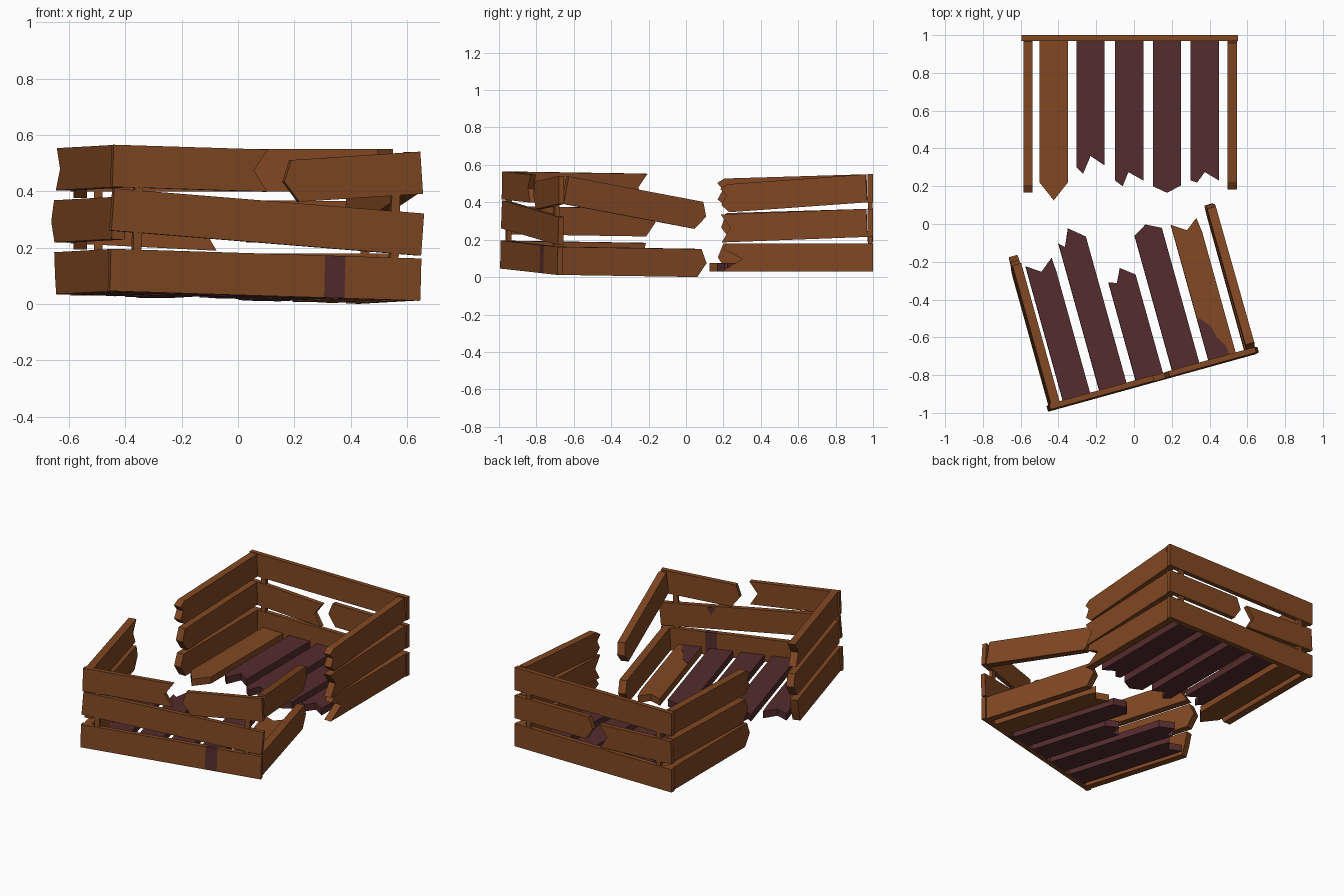
import bpy, bmesh, math
from mathutils import Vector, Matrix

if "Cube" in bpy.data.objects:
    bpy.data.objects.remove(bpy.data.objects["Cube"])


def material(name, col):
    m = bpy.data.materials.new(name)
    m.diffuse_color = (*col, 1)
    m.use_nodes = True
    m.node_tree.nodes["Principled BSDF"].inputs["Base Color"].default_value = m.diffuse_color
    return m


WOOD = material("brown wood", (0.22, 0.064, 0.016))
DARK = material("dark red stain", (0.09, 0.025, 0.026))

# Local frame of each crate half: x along the end wall, y into the crate, z up
e1 = Vector((0.9636, 0.267, -0.030)).normalized()
e2 = Vector((-0.267, 0.9636, -0.015))
e2 = (e2 - e1 * e2.dot(e1)).normalized()
e3 = e1.cross(e2)
FRONT = Matrix((e1, e2, e3)).transposed().to_4x4()
FRONT.translation = (-0.455, -0.994, 0.046)
BACK = Matrix.Translation((0.55, 1.0, 0.03)) @ Matrix.Rotation(math.pi, 4, 'Z')

# Broken end shapes: (offset from full length, fraction of height)
ENDS = {
    'whole': [(0, 0), (0, 1)],
    'point': [(-0.05, 0), (0, 0.5), (-0.03, 1)],
    'notch': [(0, 0), (-0.05, 0.5), (0, 1)],
    'deep': [(-0.01, 0), (-0.12, 0.45), (-0.02, 0.8), (-0.04, 1)],
    'chip': [(-0.04, 0), (0, 0.27), (-0.03, 0.6), (0, 0.85), (-0.04, 1)],
    'slant': [(-0.04, 0), (-0.02, 0.4), (0, 1)],
}


def prism(name, half, base, push, mat):
    """Closed solid from a flat outline pushed along a vector."""
    bm = bmesh.new()
    lo = [bm.verts.new(half @ p) for p in base]
    hi = [bm.verts.new(half @ (p + push)) for p in base]
    n = len(base)
    bm.faces.new(lo)
    bm.faces.new(hi)
    for i in range(n):
        bm.faces.new((lo[i], lo[(i + 1) % n], hi[(i + 1) % n], hi[i]))
    bmesh.ops.recalc_face_normals(bm, faces=bm.faces)
    me = bpy.data.meshes.new(name)
    bm.to_mesh(me)
    bm.free()
    me.materials.append(mat)
    ob = bpy.data.objects.new(name, me)
    bpy.context.collection.objects.link(ob)


def board(name, half, start, along, length, end='whole', slope=0.0, h=0.15, mat=WOOD):
    """Wall board standing on edge, tilted about its nailed end."""
    d = {'x': Vector((1, 0, 0)), '-x': Vector((-1, 0, 0)), 'y': Vector((0, 1, 0))}[along]
    push = Vector((0.048, 0, 0)) if along == 'y' else Vector((0, 0.03, 0))
    a = math.atan(slope)
    c, s = math.cos(a), math.sin(a)
    uv = [(0, 0)] + [(length + o, f * h) for o, f in ENDS[end]] + [(0, h)]
    base = [Vector(start) + d * (u * c - v * s) + Vector((0, 0, u * s + v * c)) for u, v in uv]
    prism(name, half, base, push, mat)


def slat(name, half, x0, tips, mat):
    """Floor slat with a splintered end."""
    pts = [(x0, 0.03)] + tips + [(x0 + 0.15, 0.03)]
    prism(name, half, [Vector((x, y, 0)) for x, y in pts], Vector((0, 0, 0.045)), mat)


W, MID, TOP = 1.145, 0.185, 0.37

# Front half: end wall
board("front_bottom_board_left", FRONT, (0, 0, 0), 'x', 0.79)
board("front_bottom_stain", FRONT, (0.79, 0, 0), 'x', 0.075, mat=DARK)
board("front_bottom_board_right", FRONT, (0.865, 0, 0), 'x', 0.28)
board("front_middle_board", FRONT, (0, 0, 0.215), 'x', W, slope=-0.048)
board("front_top_board_left", FRONT, (0, 0, TOP), 'x', 0.57, 'notch')
board("front_top_board_right", FRONT, (W, 0, 0.38), '-x', 0.507, 'point', -0.093)
# Front half: side walls
board("front_left_bottom_board", FRONT, (0.01, 0.03, 0), 'y', 0.76, 'slant')
board("front_left_middle_board", FRONT, (0.01, 0.03, MID), 'y', 0.81, 'point')
board("front_left_top_board", FRONT, (0.01, 0.03, TOP), 'y', 0.76, 'notch')
board("front_right_bottom_board", FRONT, (1.087, 0.03, 0), 'y', 0.80, 'point')
board("front_right_top_board", FRONT, (1.087, 0.03, 0.38), 'y', 0.79, 'point', -0.167)

# Back half: end wall
board("back_bottom_board", BACK, (0, 0, 0), 'x', W)
board("back_middle_board_right", BACK, (0, 0, MID), 'x', 0.57, 'point', 0.005)
board("back_middle_board_left", BACK, (W, 0, MID), '-x', 0.52, 'notch', -0.05)
board("back_top_board", BACK, (0, 0, TOP), 'x', W)
# Back half: side walls
board("back_right_bottom_board", BACK, (0.006, 0.03, 0), 'y', 0.79, 'deep')
board("back_right_middle_board", BACK, (0.006, 0.03, MID), 'y', 0.78, 'notch', -0.038)
board("back_right_top_board", BACK, (0.006, 0.03, TOP), 'y', 0.78, 'chip', -0.072)
board("back_left_bottom_board", BACK, (1.087, 0.03, 0), 'y', 0.80, 'point')
board("back_left_middle_board", BACK, (1.087, 0.03, MID), 'y', 0.78, 'point', -0.03)
board("back_left_top_board", BACK, (1.087, 0.03, TOP), 'y', 0.80, 'chip', -0.03)

# Short posts joining the end wall boards
for label, half in (("front", FRONT), ("back", BACK)):
    for i, x in enumerate((0.083, 1.031)):
        base = [Vector(p) for p in ((x, 0.003, 0.02), (x + 0.031, 0.003, 0.02),
                                    (x + 0.031, 0.027, 0.02), (x, 0.027, 0.02))]
        prism(f"{label}_post_{i + 1}", half, base, Vector((0, 0, 0.48)), WOOD)

# Floor slats of the front half
front_tips = [
    [(0.09, 0.773), (0.164, 0.723), (0.235, 0.78), (0.24, 0.70)],
    [(0.29, 0.843), (0.319, 0.815), (0.36, 0.907), (0.44, 0.84)],
    [(0.49, 0.575), (0.533, 0.558), (0.569, 0.631), (0.64, 0.576)],
    [(0.69, 0.775), (0.761, 0.817), (0.84, 0.777)],
    [(0.89, 0.779), (0.965, 0.729), (1.03, 0.778), (1.04, 0.698)],
]
for i, tips in enumerate(front_tips):
    slat(f"front_floor_slat_{i + 1}", FRONT, 0.09 + 0.2 * i, tips, WOOD if i == 4 else DARK)

# Floor slats of the back half
back_tips = [
    [(0.10, 0.77), (0.175, 0.725), (0.215, 0.78), (0.25, 0.77)],
    [(0.30, 0.795), (0.375, 0.835), (0.45, 0.80)],
    [(0.50, 0.77), (0.58, 0.725), (0.61, 0.80), (0.65, 0.77)],
    [(0.705, 0.69), (0.78, 0.64), (0.82, 0.735), (0.855, 0.70)],
    [(0.90, 0.78), (0.975, 0.875), (1.05, 0.78)],
]
for i, tips in enumerate(back_tips):
    slat(f"back_floor_slat_{i + 1}", BACK, tips[0][0], tips, WOOD if i == 4 else DARK)

# Stain splashed on the last front floor slat and the inside of the middle board
splash = [(0.89, 0.03), (0.89, 0.265), (0.91, 0.255), (0.95, 0.205), (0.965, 0.14),
          (1.0, 0.085), (1.005, 0.03)]
prism("floor_stain", FRONT, [Vector((x, y, 0.044)) for x, y in splash],
      Vector((0, 0, 0.004)), DARK)
prism("middle_board_stain", FRONT,
      [Vector((x, 0.029, z)) for x, z in ((0.79, 0.32), (0.85, 0.318), (0.82, 0.27))],
      Vector((0, 0.004, 0)), DARK)
